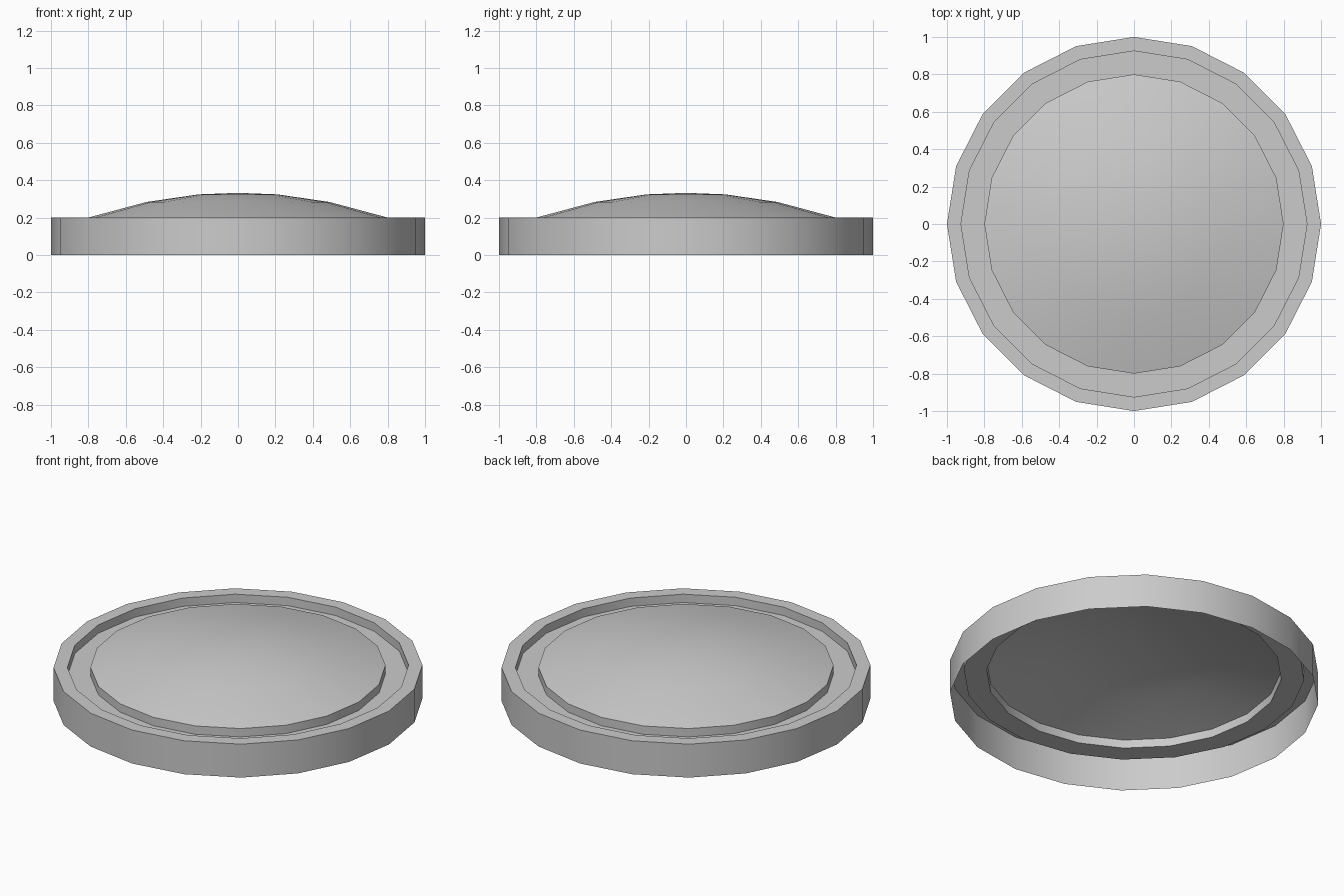
import bpy, bmesh, math

if "Cube" in bpy.data.objects:
    bpy.data.objects.remove(bpy.data.objects["Cube"])

SIDES = 20


def lathe(name, profile):
    """Revolve (radius, z) points about z; a radius of 0 closes to a point."""
    bm = bmesh.new()
    rings = []
    for r, z in profile:
        if r == 0:
            rings.append([bm.verts.new((0, 0, z))] * SIDES)
        else:
            angles = [2 * math.pi * j / SIDES for j in range(SIDES)]
            rings.append([bm.verts.new((r * math.cos(a), r * math.sin(a), z)) for a in angles])
    for low, high in zip(rings, rings[1:]):
        for j in range(SIDES):
            k = (j + 1) % SIDES
            corners = [low[j], low[k], high[k], high[j]]
            bm.faces.new(list(dict.fromkeys(corners)))
    mesh = bpy.data.meshes.new(name)
    bm.to_mesh(mesh)
    bm.free()
    obj = bpy.data.objects.new(name, mesh)
    bpy.context.collection.objects.link(obj)
    bpy.ops.object.select_all(action='DESELECT')
    obj.select_set(True)
    bpy.context.view_layer.objects.active = obj
    bpy.ops.object.shade_smooth_by_angle(angle=math.radians(30))
    return obj


# Outer wall, flat rim and recessed groove, open underneath
lathe("rim_and_groove", [(1, 0), (1, 0.2), (0.925, 0.2), (0.925, 0.15), (0.8, 0.15)])

# Short upright step and shallow dome
lathe("dome", [(0.8, 0.15), (0.8, 0.2), (0.49, 0.283), (0.21, 0.324), (0, 0.332)])
